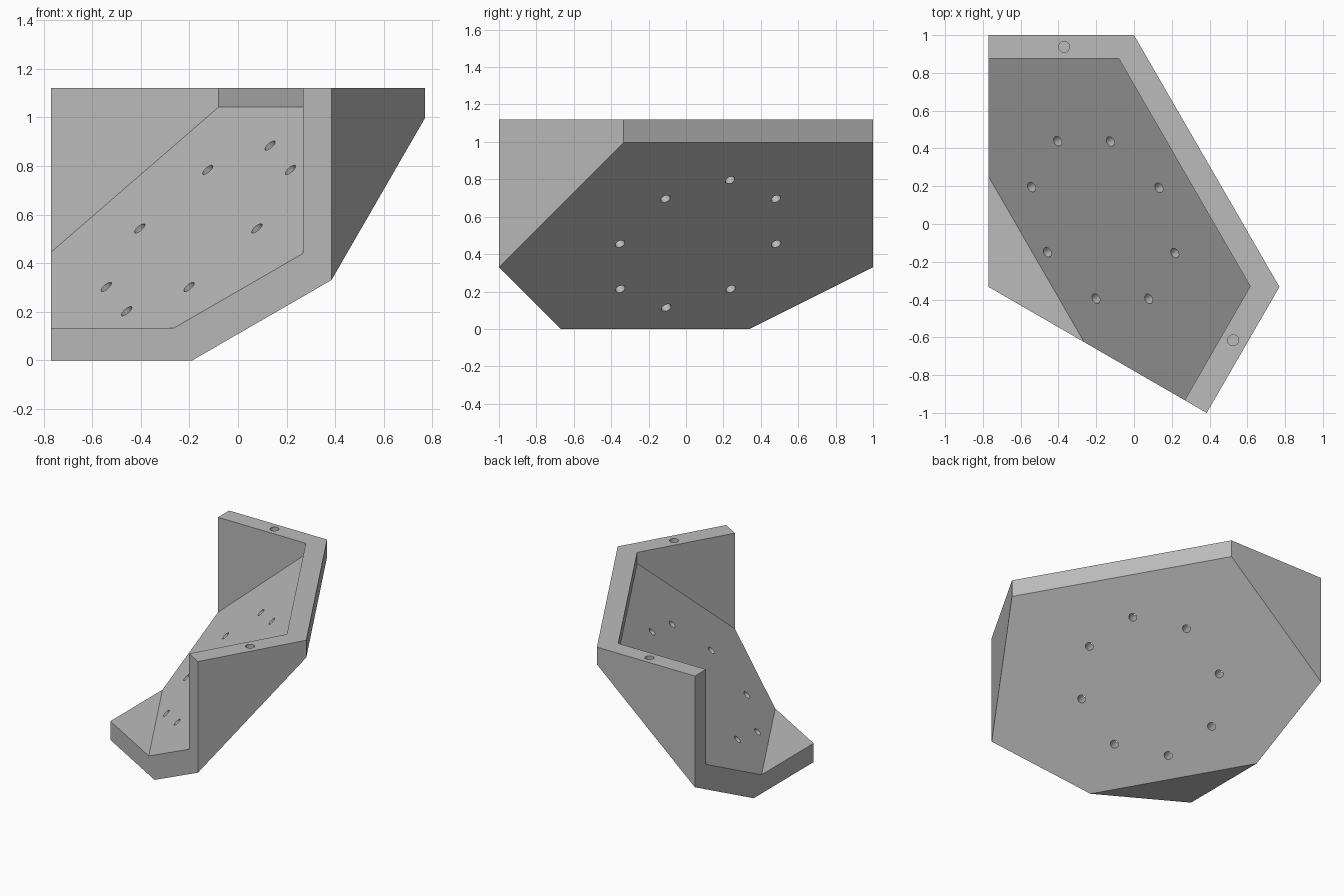
import bpy, bmesh
from math import pi, cos, sin, sqrt, radians
from mathutils import Vector

old = bpy.data.objects.get("Cube")
if old:
    bpy.data.objects.remove(old, do_unlink=True)

W = 0.77                                   # half width
TOP = 1.12                                 # rim height
SLOPE = Vector((0.866, 0.5, 0))            # uphill direction of the 45 degree plate
NORMAL = Vector((-0.866, -0.5, 1)).normalized()
UNDER, UPPER = 0.497, 0.674                # plate heights above the origin

grey = bpy.data.materials.new("plain_grey")
grey.use_nodes = True
colour = (0.5, 0.5, 0.5, 1)
grey.diffuse_color = colour
grey.node_tree.nodes["Principled BSDF"].inputs["Base Color"].default_value = colour


def make_object(name, bm):
    bmesh.ops.recalc_face_normals(bm, faces=bm.faces)
    mesh = bpy.data.meshes.new(name)
    bm.to_mesh(mesh)
    bm.free()
    mesh.materials.append(grey)
    obj = bpy.data.objects.new(name, mesh)
    bpy.context.collection.objects.link(obj)
    return obj


def sloped_prism(name, outline, low, high, plane_height):
    """Upright prism, keeping only what lies above the sloped plane."""
    bm = bmesh.new()
    base = bm.faces.new([bm.verts.new((x, y, low)) for x, y in outline])
    grown = bmesh.ops.extrude_face_region(bm, geom=[base])["geom"]
    bmesh.ops.translate(bm, vec=(0, 0, high - low),
                        verts=[v for v in grown if isinstance(v, bmesh.types.BMVert)])
    bmesh.ops.bisect_plane(bm, geom=bm.verts[:] + bm.edges[:] + bm.faces[:],
                           plane_co=(0, 0, plane_height), plane_no=NORMAL, clear_inner=True)
    bmesh.ops.holes_fill(bm, edges=[e for e in bm.edges if e.is_boundary], sides=0)
    return make_object(name, bm)


def drill(name, centre, axis, radius, depth):
    bm = bmesh.new()
    bmesh.ops.create_cone(bm, cap_ends=True, segments=32, radius1=radius,
                          radius2=radius, depth=depth)
    bmesh.ops.rotate(bm, verts=bm.verts, matrix=Vector((0, 0, 1)).rotation_difference(axis).to_matrix())
    bmesh.ops.translate(bm, verts=bm.verts, vec=centre)
    return make_object(name, bm)


# Outer block with sloped underside
bracket = sloped_prism("angled_bracket",
                       [(-W, 1), (0, 1), (W, -0.333), (W / 2, -1), (-W, -0.333)],
                       0, TOP, UNDER)

# Pocket that leaves two walls, the sloped plate and the flat foot
cutters = [sloped_prism("pocket_cutter",
                        [(-1.2, 0.875), (-0.08, 0.875), (0.615, -0.33),
                         (0.0975, -1.23), (-1.2, -1.23)],
                        0.133, 1.5, UPPER)]

# Ring of eight holes square to the plate
middle = Vector((-0.125, 0.043, 0))
middle.z = SLOPE.dot(middle) + (UNDER + UPPER) / 2
uphill = (SLOPE + Vector((0, 0, 1))) / sqrt(2)
across = Vector((-0.5, 0.866, 0))
for i in range(8):
    a = i * pi / 4
    spot = middle + 0.482 * (cos(a) * uphill + sin(a) * across)
    cutters.append(drill("plate_hole_cutter", spot, NORMAL, 0.027, 0.3))

# Blind holes in the rim
for x, y in [(-0.37, 0.938), (0.525, -0.615)]:
    cutters.append(drill("rim_hole_cutter", (x, y, TOP), Vector((0, 0, 1)), 0.029, 0.4))

bpy.context.view_layer.objects.active = bracket
for cutter in cutters:
    cutter.hide_render = True
    mod = bracket.modifiers.new("cut", 'BOOLEAN')
    mod.operation = 'DIFFERENCE'
    mod.solver = 'EXACT'
    mod.object = cutter
    bpy.ops.object.modifier_apply(modifier=mod.name)
    bpy.data.objects.remove(cutter, do_unlink=True)

bpy.ops.object.select_all(action='DESELECT')
bracket.select_set(True)
bpy.ops.object.shade_smooth_by_angle(angle=radians(25))
